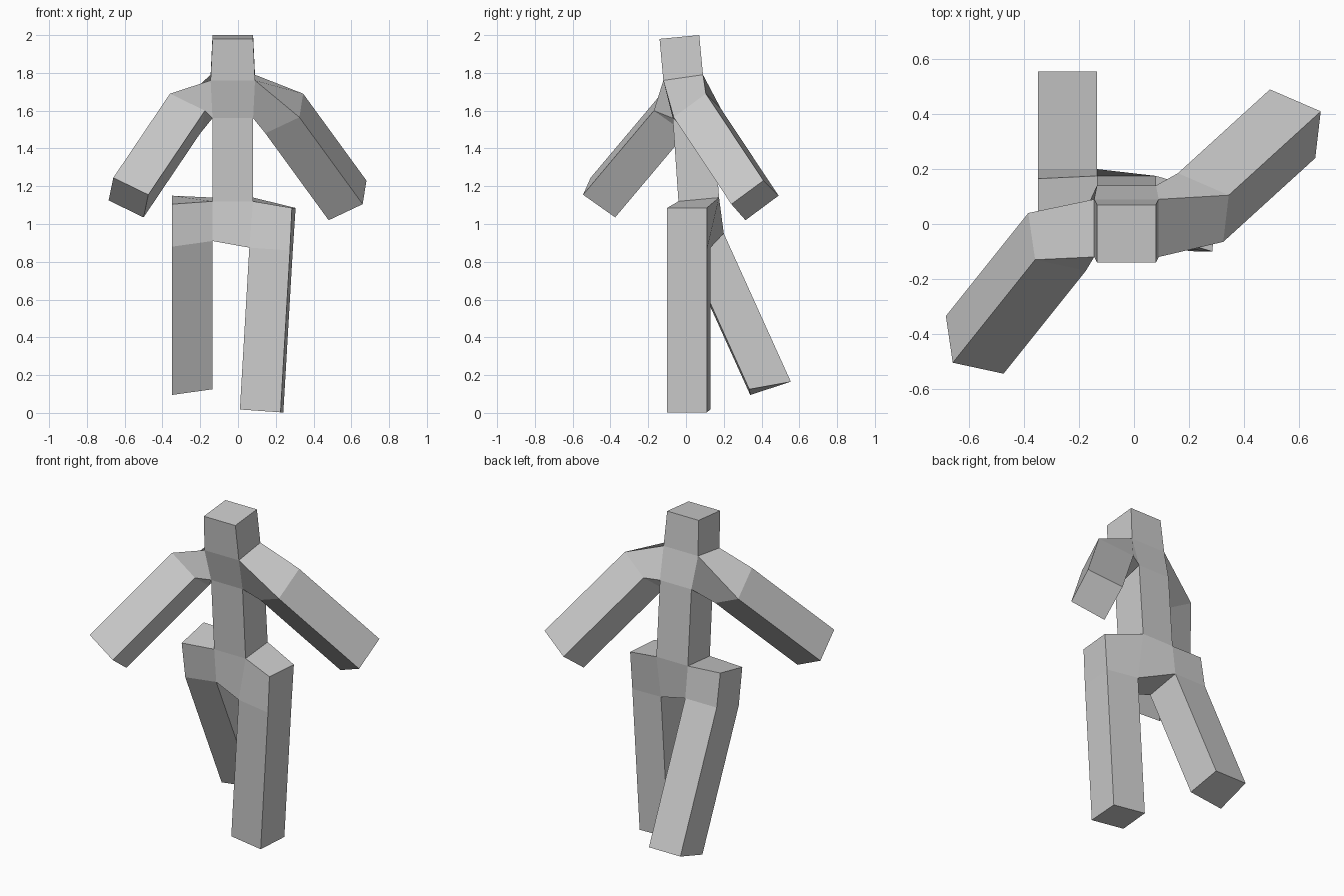
import bpy
import bmesh
from mathutils import Vector

default_cube = bpy.data.objects.get("Cube")
if default_cube:
    bpy.data.objects.remove(default_cube, do_unlink=True)

grey = bpy.data.materials.new("plain_grey")
grey.use_nodes = True
grey_value = (0.6, 0.6, 0.6, 1)
grey.diffuse_color = grey_value
grey.node_tree.nodes["Principled BSDF"].inputs["Base Color"].default_value = grey_value


def shifted(ring, offset):
    return [Vector(point) + Vector(offset) for point in ring]


def loft(name, rings, cap_start=False, cap_end=True, sides=None):
    """Join four-cornered rings with quads; sides lists the walls kept per span."""
    bm = bmesh.new()
    loops = [[bm.verts.new(point) for point in ring] for ring in rings]
    for span, (near, far) in enumerate(zip(loops, loops[1:])):
        for i in (sides[span] if sides else range(4)):
            j = (i + 1) % 4
            bm.faces.new((near[i], near[j], far[j], far[i]))
    if cap_start:
        bm.faces.new(loops[0])
    if cap_end:
        bm.faces.new(loops[-1])
    bmesh.ops.recalc_face_normals(bm, faces=bm.faces)
    # An open shell may come out reversed, so test it against its middle
    middle = sum((v.co for v in bm.verts), Vector()) / len(bm.verts)
    if sum((f.calc_center_median() - middle).dot(f.normal) for f in bm.faces) < 0:
        bmesh.ops.reverse_faces(bm, faces=bm.faces)
    mesh = bpy.data.meshes.new(name)
    bm.to_mesh(mesh)
    bm.free()
    mesh.materials.append(grey)
    obj = bpy.data.objects.new(name, mesh)
    bpy.context.collection.objects.link(obj)
    return obj


def body_ring(left, right, front, back, front_z, back_z):
    """Corners in order: right front, left front, left back, right back."""
    return [(right, front, front_z), (left, front, front_z),
            (left, back, back_z), (right, back, back_z)]


# Trunk levels from the crown down to the crotch
crown = body_ring(0.08, -0.135, -0.14, 0.07, 1.98, 2)
neck = body_ring(0.09, -0.145, -0.12, 0.09, 1.76, 1.79)
chest = body_ring(0.08, -0.135, -0.07, 0.14, 1.56, 1.6)
waist = body_ring(0.08, -0.135, -0.04, 0.175, 1.12, 1.14)
crotch = [(-0.135, -0.02, 0.91), (0.06, -0.08, 0.875),
          (0.08, 0.13, 0.875), (-0.135, 0.2, 0.95)]

front_and_back = (0, 2)
loft("head", [crown, neck], cap_start=True, cap_end=False)
loft("torso", [neck, chest, waist], cap_end=False, sides=[front_and_back, range(4)])
loft("pelvis", [waist, crotch], sides=[front_and_back])


def side_ring(upper, lower, front, back):
    """Opening in the side of the trunk: top front, top back, low back, low front."""
    return [upper[front], upper[back], lower[back], lower[front]]


LEFT, RIGHT = (1, 2), (0, 3)

# Arms: a tapered shoulder, then a straight box to the hand
left_shoulder = [(0.325, -0.065, 1.565), (0.345, 0.105, 1.69),
                 (0.16, 0.185, 1.61), (0.145, 0.01, 1.48)]
right_shoulder = [(-0.36, -0.13, 1.69), (-0.385, 0.04, 1.57),
                  (-0.2, 0, 1.48), (-0.175, -0.17, 1.6)]
for name, shoulder, reach, side in (
        ("left_arm", left_shoulder, (0.335, 0.305, -0.46), LEFT),
        ("right_arm", right_shoulder, (-0.3, -0.375, -0.445), RIGHT)):
    loft(name, [side_ring(neck, chest, *side), shoulder, shifted(shoulder, reach)])

# Legs: a hip block out from the pelvis, then a straight box to the foot
left_hip = [(0.285, -0.1, 1.085), (0.305, 0.11, 1.085),
            (0.29, 0.11, 0.86), (0.275, -0.1, 0.86)]
right_hip = [(-0.35, -0.05, 1.105), (-0.35, 0.165, 1.15),
             (-0.35, 0.2, 0.95), (-0.35, -0.015, 0.88)]
for name, hip, reach, side in (
        ("left", left_hip, (-0.05, 0, -0.857), LEFT),
        ("right", right_hip, (0, 0.355, -0.785), RIGHT)):
    opening = side_ring(waist, crotch, *side)
    loft(name + "_hip", [opening, hip], sides=[(0, 1, 3)])
    thigh = [hip[3], hip[2], opening[2], opening[3]]
    loft(name + "_leg", [thigh, shifted(thigh, reach)])
